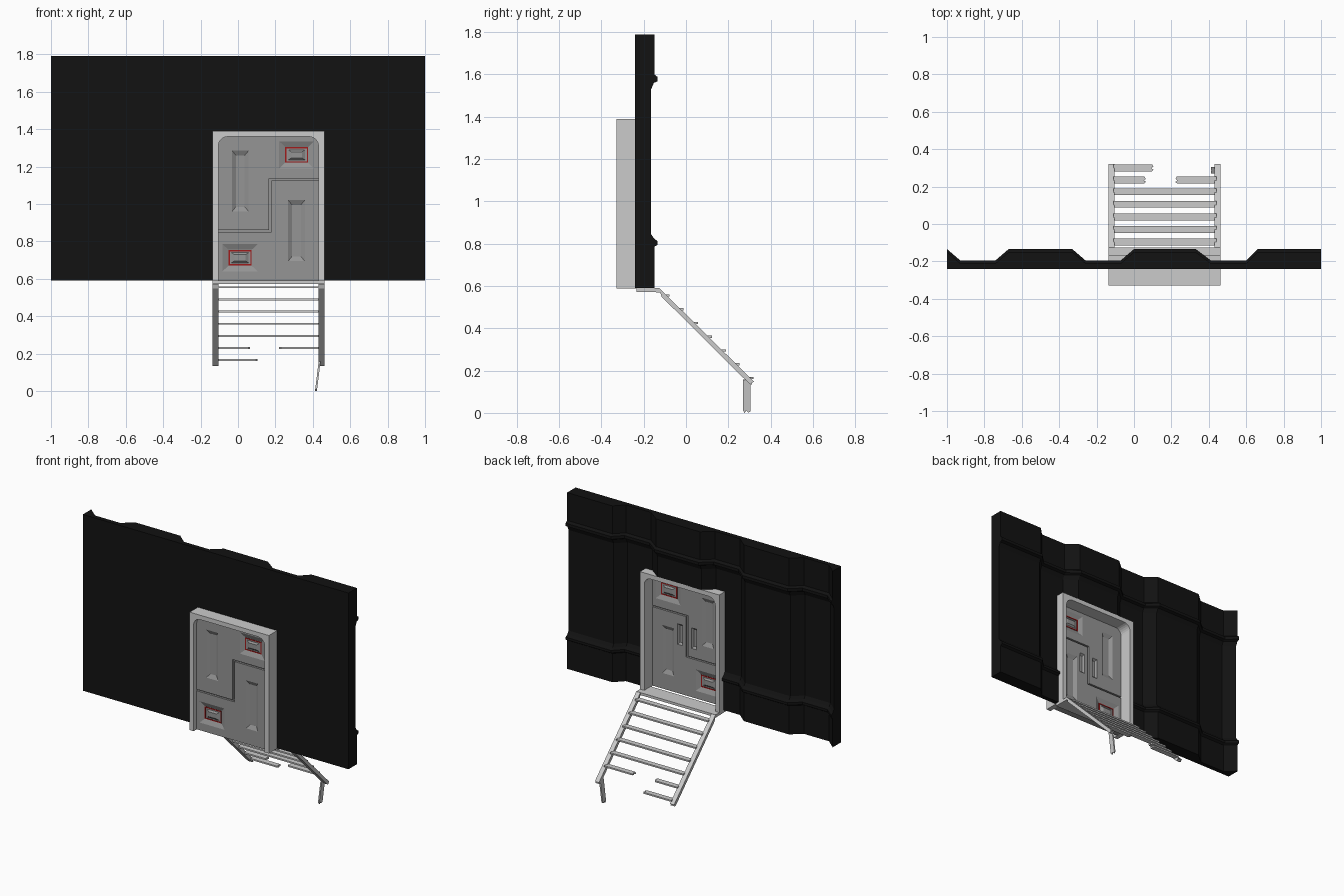
import bpy, bmesh, math
from mathutils import Matrix

if "Cube" in bpy.data.objects:
    bpy.data.objects.remove(bpy.data.objects["Cube"])


def material(name, rgb):
    m = bpy.data.materials.new(name)
    m.diffuse_color = (*rgb, 1)
    m.use_nodes = True
    m.node_tree.nodes["Principled BSDF"].inputs["Base Color"].default_value = m.diffuse_color
    return m


BLACK = material("wall_black", (0.006, 0.006, 0.006))
GREY = material("door_grey", (0.3, 0.3, 0.3))
RED = material("trim_red", (0.35, 0.01, 0.01))


def finish(name, bm, mat=None):
    bmesh.ops.recalc_face_normals(bm, faces=bm.faces)
    me = bpy.data.meshes.new(name)
    bm.to_mesh(me)
    bm.free()
    ob = bpy.data.objects.new(name, me)
    bpy.context.collection.objects.link(ob)
    if mat:
        me.materials.append(mat)
    return ob


def loft(name, rings, mat=None):
    """Closed solid through rings that have equal point counts."""
    bm = bmesh.new()
    vs = [[bm.verts.new(p) for p in r] for r in rings]
    n = len(vs[0])
    for a, b in zip(vs, vs[1:]):
        for i in range(n):
            bm.faces.new((a[i], a[(i + 1) % n], b[(i + 1) % n], b[i]))
    bm.faces.new(vs[0])
    bm.faces.new(vs[-1][::-1])
    return finish(name, bm, mat)


def prism(name, pts, axis, a, b, mat=None):
    place = {'x': lambda p, t: (t, p[0], p[1]),
             'y': lambda p, t: (p[0], t, p[1]),
             'z': lambda p, t: (p[0], p[1], t)}[axis]
    return loft(name, [[place(p, t) for p in pts] for t in (a, b)], mat)


def rect(x0, x1, z0, z1):
    return [(x0, z0), (x1, z0), (x1, z1), (x0, z1)]


def frustum(name, r0, y0, r1, y1, mat=None):
    return loft(name, [[(x, y0, z) for x, z in rect(*r0)],
                       [(x, y1, z) for x, z in rect(*r1)]], mat)


def grow(r, dx, dz):
    return (r[0] - dx, r[1] + dx, r[2] - dz, r[3] + dz)


def cut(ob, cutters):
    for c in cutters:
        m = ob.modifiers.new("cut", 'BOOLEAN')
        m.operation, m.solver, m.object = 'DIFFERENCE', 'EXACT', c
        bpy.context.view_layer.objects.active = ob
        bpy.ops.object.modifier_apply(modifier=m.name)
    for c in cutters:
        bpy.data.objects.remove(c)


# Corrugated wall: raised/recessed x profile swept along a ribbed z profile
x_prof = [(-1, 0), (-.93, -.06), (-.74, -.06), (-.67, 0), (-.33, 0), (-.26, -.06),
          (-.07, -.06), (0, 0), (.33, 0), (.41, -.06), (.6, -.06), (.66, 0), (1, 0)]
z_prof = [(.59, -.15), (.785, -.15), (.795, -.134), (.812, -.134), (.825, -.152), (.845, -.165),
          (1.53, -.165), (1.56, -.152), (1.568, -.134), (1.588, -.134), (1.6, -.15), (1.79, -.15)]
wall = loft("wall_panel", [[(x, y + d, z) for x, d in x_prof] + [(1, -.24, z), (-1, -.24, z)]
                           for z, y in z_prof], BLACK)
cut(wall, [prism("doorway_cutter", rect(-.134, .459, .5, 1.388), 'y', -.4, 0)])

# Door frame: three-sided surround with rounded inner corners
X0, X1, TOP, R = -.105, .43, 1.36, .05
inner = [(X0, .587)]
for k in range(7):
    t = math.pi - k * math.pi / 12
    inner.append((X0 + R + R * math.cos(t), TOP - R + R * math.sin(t)))
for k in range(7):
    t = math.pi / 2 - k * math.pi / 12
    inner.append((X1 - R + R * math.cos(t), TOP - R + R * math.sin(t)))
inner.append((X1, .587))
prism("door_frame", [(-.135, .587), (-.135, 1.39), (.462, 1.39), (.462, .587)] + inner[::-1],
      'y', -.328, -.165)

# Door: two interlocking leaves with a stepped seam over a thin core
F, B = -.295, -.255
G = .005
upper = prism("upper_door_leaf", [(X0 - .01, .855 + G), (.165 + G, .855 + G), (.165 + G, 1.13 + G),
                                  (X1 + .01, 1.13 + G), (X1 + .01, 1.375), (X0 - .01, 1.375)],
              'y', F, B, GREY)
lower = prism("lower_door_leaf", [(X0 - .01, .588), (X1 + .01, .588), (X1 + .01, 1.13 - G),
                                  (.165 - G + .012, 1.13 - G), (.165 - G + .012, .855 - G),
                                  (X0 - .01, .855 - G)], 'y', F, B, GREY)
# keep the vertical seam open by shifting the shared edge
for v in lower.data.vertices:
    if .16 < v.co.x < .18:
        v.co.x = .165 + G + .01
for v in upper.data.vertices:
    if .16 < v.co.x < .18:
        v.co.x = .165
prism("door_core", rect(X0, X1, .59, 1.365), 'y', -.281, -.269, GREY)

DEPTH = .013


def pockets(outer, inset, depth=DEPTH, sides=(0, 1)):
    """Tapered recess cutters on the front and back of the door."""
    out = []
    for s in sides:
        y, d = ((F, 1), (B, -1))[s]
        e = .004
        out.append(frustum("pocket_cutter", grow(outer, e, e), y - d * e,
                           grow(outer, -inset[0], -inset[1]), y + d * depth))
    return out


# long slots, window recesses and rear hand pulls
windows = {"upper": (.215, .412, 1.185, 1.34), "lower": (-.088, .11, .635, .79)}
cut(upper, pockets((-.035, .06, .955, 1.29), (.024, .03))
    + pockets(windows["upper"], (.036, .034))
    + pockets((.1, .135, .92, 1.06), (.008, .012), DEPTH, (1,)))
cut(lower, pockets((.265, .36, .69, 1.025), (.024, .03))
    + pockets(windows["lower"], (.036, .034))
    + pockets((.205, .24, .92, 1.06), (.008, .012), DEPTH, (1,)))

# Windows: red trim ring and a raised tapered centre, on both faces
for label, w in windows.items():
    c = grow(w, -.037, -.036)
    for side, y, d in (("front", F + DEPTH, -1), ("back", B - DEPTH, 1)):
        i = grow(c, -.007, -.007)
        for k, bar in enumerate([(c[0], c[1], c[2], i[2]), (c[0], c[1], i[3], c[3]),
                                 (c[0], i[0], i[2], i[3]), (i[1], c[1], i[2], i[3])]):
            prism(f"{label}_{side}_trim_{k}", rect(*bar), 'y', y - d * .003, y + d * .003, RED)
        frustum(f"{label}_{side}_window", grow(i, -.004, -.004), y - d * .003,
                grow(i, -.026, -.018), y + d * .009, GREY)

# Threshold platform
prism("threshold_platform", rect(-.135, .462, -.235, -.125), 'z', .573, .59)

# Ladder side rails with worn ends
rail = [(-.235, .589), (-.125, .589), (.322, .147), (.312, .143), (.313, .133), (.3, .137),
        (-.115, .549), (-.122, .57), (-.235, .572)]
for side, a in (("left", -.135), ("right", .431)):
    prism(f"{side}_ladder_rail", rail, 'x', a, a + .031)


# Ladder rungs: whole slats, then snapped ones with jagged tips
def rung(name, x, tip, y, z, jagged):
    s = 1 if tip > x else -1
    end = [(tip, y - .018), (tip, y + .018)]
    if jagged:
        end = [(tip - s * .01, y - .018), (tip, y - .01), (tip - s * .012, y - .003),
               (tip - s * .002, y + .006), (tip - s * .008, y + .018)]
    return prism(name, [(x, y - .018)] + end + [(x, y + .018)], 'z', z - .005, z + .005)


for k in range(5):
    rung(f"rung_{k + 1}", -.11, .44, -.096 + k * .067, .555 - k * .065, False)
rung("snapped_rung_left", -.11, .065, .235, .23, True)
rung("snapped_rung_right", .44, .22, .235, .23, True)
rung("bottom_rung_stub", -.11, .105, .3, .165, True)

# Bottom rung piece hanging from the right rail
hang = rung("hanging_rung", 0, .158, 0, 0, True)
hang.data.transform(Matrix.Translation((.436, .288, .157)) @ Matrix.Rotation(math.radians(97), 4, 'Y'))
